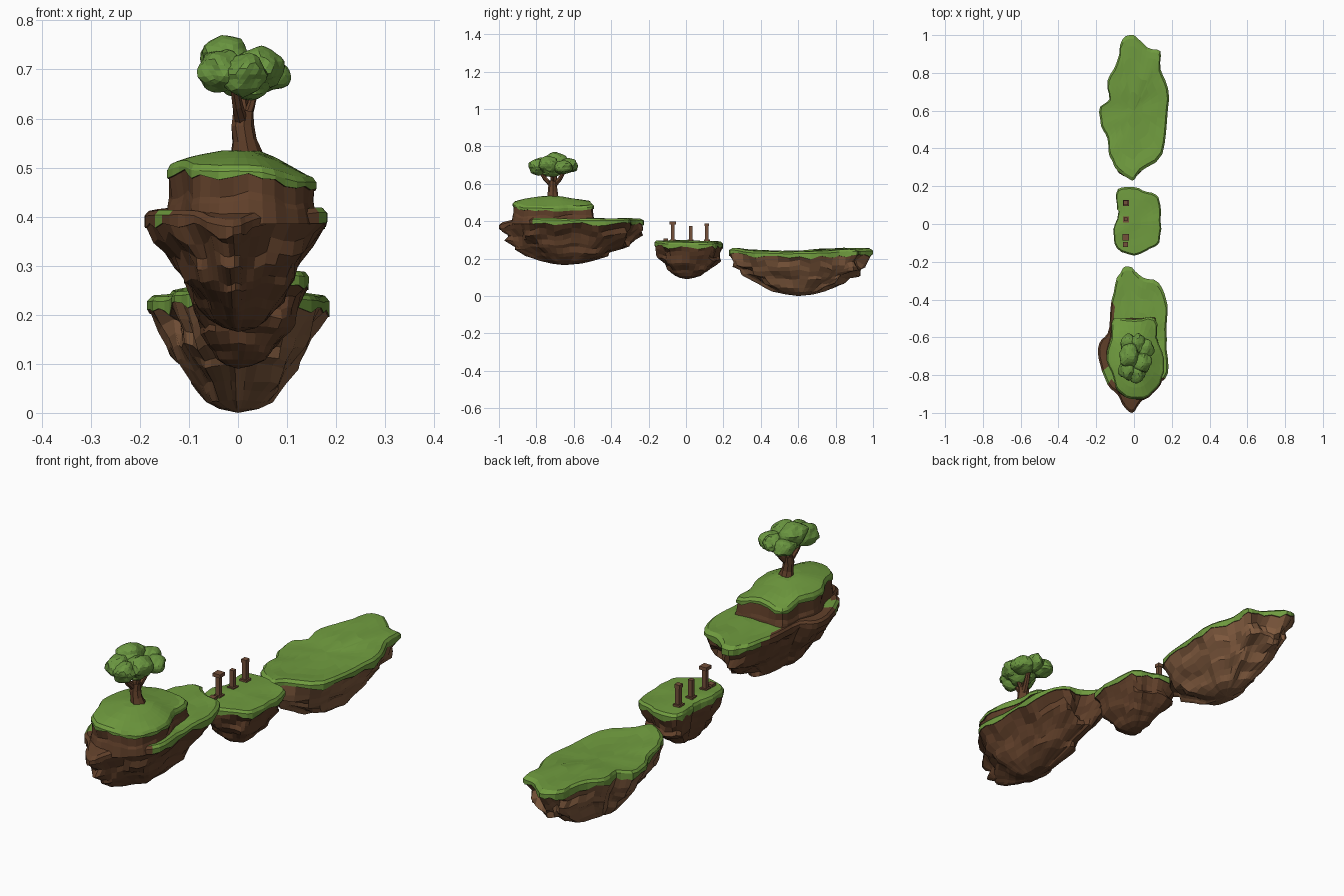
import bpy, bmesh, math, random
from mathutils import Vector, noise

if "Cube" in bpy.data.objects:
    bpy.data.objects.remove(bpy.data.objects["Cube"])

random.seed(4)


def material(name, r, g, b):
    m = bpy.data.materials.new(name)
    lin = [(c / 255 / 12.92 if c < 10 else ((c / 255 + 0.055) / 1.055) ** 2.4) for c in (r, g, b)]
    m.diffuse_color = (*lin, 1)
    m.use_nodes = True
    m.node_tree.nodes["Principled BSDF"].inputs["Base Color"].default_value = m.diffuse_color
    return m


GRASS = material("grass_green", 112, 156, 63)
LEAF = material("leaf_green", 106, 150, 64)
EARTH = material("dark_earth", 97, 64, 42)
PALE = material("pale_earth", 128, 90, 62)
BARK = material("bark_brown", 98, 64, 42)
WOOD = material("post_brown", 116, 80, 58)


def finish(name, bm, mats):
    bmesh.ops.recalc_face_normals(bm, faces=bm.faces[:])
    me = bpy.data.meshes.new(name)
    bm.to_mesh(me)
    bm.free()
    for m in mats:
        me.materials.append(m)
    ob = bpy.data.objects.new(name, me)
    bpy.context.collection.objects.link(ob)
    return ob


def smooth_loop(pts, sub=3):
    """Closed Catmull-Rom curve through the outline, slightly roughened."""
    p = [Vector(q) for q in pts]
    n, out = len(p), []
    for i in range(n):
        a, b, c, d = p[i - 1], p[i], p[(i + 1) % n], p[(i + 2) % n]
        for k in range(sub):
            t = k / sub
            q = 0.5 * (2 * b + (c - a) * t + (2 * a - 5 * b + 4 * c - d) * t * t
                       + (3 * b - a - 3 * c + d) * t ** 3)
            if k:
                q += Vector((random.uniform(-.004, .004), random.uniform(-.004, .004)))
            out.append(q)
    return out


# underside: (scale of outline, fraction of depth)
BOWL = [(.985, .0), (.985, .14), (.95, .27), (.89, .38), (.80, .50), (.73, .57), (.60, .71),
        (.50, .79), (.37, .89), (.2, .96)]
# cliff of the raised terrace
CLIFF = [(.97, .0), (.97, .4), (1.0, .55), (1.03, 1.0)]


def island(name, outline, centre, top, rim, low, earth, profile=BOWL,
           is_grass=lambda x, y: True, rough=.16, pinch=0.0, lip_size=(.010, .028)):
    loop, c = smooth_loop(outline), Vector(centre)
    n, bm = len(loop), bmesh.new()
    rings = []
    # grassy top
    for s in (.25, .5, .7, .85, .95, 1):
        ring = []
        for q in loop:
            p = c + (q - c) * s
            z = top(p.x, p.y) + .008 * noise.noise(Vector((p.x * 9, p.y * 9, 1)))
            ring.append(bm.verts.new((p.x, p.y, z - (.010 if s == 1 else 0))))
        rings.append(ring)
    n_top = len(rings)
    # ragged lower lip of the grass
    lip = [bm.verts.new((v.co.x, v.co.y, v.co.z - random.uniform(*lip_size))) for v in rings[-1]]
    rings.append(lip)
    # rock below, narrower across than along
    for s, f in profile:
        ring = []
        for i, q in enumerate(loop):
            d = q - c
            d.x *= 1 - pinch * math.sin(math.pi * f)
            p = c + d * s
            base = min(lip[i].co.z, rim + .03)
            z = base + (low - base) * f
            if 0 < f < 1:
                k = noise.noise(Vector((p.x * 14, p.y * 12, z * 24)))
                p += d * (rough * k * min(1, s + .2) - (rough * .2 if s > .9 else 0))
                z += .035 * noise.noise(Vector((p.x * 11, p.y * 11, 7))) * (1 - f)
                z = max(z, low + .004)
            ring.append(bm.verts.new((p.x, p.y, z)))
        rings.append(ring)
    for r in range(len(rings) - 1):
        for i in range(n):
            j = (i + 1) % n
            f = bm.faces.new((rings[r][i], rings[r][j], rings[r + 1][j], rings[r + 1][i]))
            m = f.calc_center_median()
            f.material_index = 0 if r < n_top and is_grass(m.x, m.y) else 1
    tip_top = bm.verts.new((c.x, c.y, top(c.x, c.y)))
    tip_low = bm.verts.new((c.x, c.y, low))
    for i in range(n):
        j = (i + 1) % n
        bm.faces.new((tip_top, rings[0][i], rings[0][j]))
        bm.faces.new((tip_low, rings[-1][j], rings[-1][i])).material_index = 1
    return finish(name, bm, [GRASS, earth])


# back island: long and low
island("back_island",
       [(0, 1.0), (-.06, .98), (-.09, .86), (-.14, .76), (-.13, .66), (-.18, .62), (-.175, .52),
        (-.14, .45), (-.13, .36), (-.085, .28), (-.01, .23), (.03, .275), (.15, .37),
        (.175, .55), (.18, .72), (.14, .82), (.14, .915), (.07, .935)],
       (0, .6), lambda x, y: .248 + .008 * math.sin(y * 9) - .05 * max(0, x), .205, 0, PALE,
       pinch=.17, lip_size=(.012, .032))

# middle island: small, deep bowl
island("middle_island",
       [(0, .195), (-.085, .185), (-.09, .1), (-.085, .05), (-.11, -.03), (-.09, -.13),
        (0, -.168), (.085, -.13), (.135, -.095), (.14, .02), (.13, .14), (.07, .17)],
       (0, .005), lambda x, y: .297 - .03 * max(0, y) - .06 * max(0, x), .255, .09, EARTH,
       pinch=.1)


# front island: bare rock ledge in front, grass behind, one grass patch
def front_grass(x, y):
    return (y > -.60 and x > -.115 - (y + .22) * .03 or x > .1 and y > -.82
            or math.hypot(x + .13, y + .79) < .045)


island("front_island",
       [(-.01, -.23), (-.06, -.235), (-.1, -.32), (-.125, -.45), (-.14, -.58), (-.185, -.635),
        (-.18, -.74), (-.14, -.85), (-.09, -.9), (-.05, -.97), (-.01, -1.0), (.03, -.95),
        (.11, -.87), (.18, -.79), (.172, -.66), (.175, -.5), (.17, -.4), (.13, -.31), (.05, -.285)],
       (0, -.65), lambda x, y: .414 - .25 * max(0, -.9 - y), .37, .165, EARTH,
       is_grass=front_grass, pinch=.27)

# raised terrace that carries the tree
island("terrace",
       [(0, -.505), (-.11, -.5), (-.12, -.6), (-.145, -.7), (-.12, -.78), (-.095, -.87),
        (-.04, -.92), (.05, -.925), (.12, -.87), (.16, -.78), (.15, -.68), (.12, -.6), (.11, -.5)],
       (.005, -.72),
       lambda x, y: .535 - .042 * min(1, ((x + .01) / .16) ** 2 + ((y + .72) / .24) ** 2)
       - .16 * max(0, x - .05),
       .47, .385, EARTH, profile=CLIFF, rough=.07, lip_size=(.004, .018))


def tube(name, pts, radii, mat, sides=9):
    """Knobbly tapering limb through the points."""
    bm, rings = bmesh.new(), []
    for i, p in enumerate(pts):
        p = Vector(p)
        d = Vector(pts[min(i + 1, len(pts) - 1)]) - Vector(pts[max(i - 1, 0)])
        q = Vector((0, 0, 1)).rotation_difference(d)
        ring = []
        for k in range(sides):
            a = math.tau * k / sides
            r = radii[i] * random.uniform(.88, 1.14)
            ring.append(bm.verts.new(p + q @ Vector((r * math.cos(a), r * math.sin(a), 0))))
        rings.append(ring)
    for a, b in zip(rings, rings[1:]):
        for k in range(sides):
            j = (k + 1) % sides
            bm.faces.new((a[k], a[j], b[j], b[k]))
    bm.faces.new(rings[0][::-1])
    bm.faces.new(rings[-1])
    return finish(name, bm, [mat])


# tree trunk with flared foot, and branches
tube("trunk", [(.018, -.71, .505), (.016, -.71, .53), (.012, -.712, .555), (.008, -.712, .585),
               (.010, -.71, .615)], [.042, .030, .025, .023, .022], BARK)
for i, (tip, r) in enumerate([((-.01, -.785, .675), .014), ((.035, -.645, .675), .014),
                              ((.04, -.72, .68), .010), ((.003, -.70, .69), .018)]):
    start, end = Vector((.010, -.711, .585)), Vector(tip)
    mid = start.lerp(end, .55) + Vector((0, 0, -.008))
    tube(f"branch_{i + 1}", [start, mid, end], [r, r * .85, r * .6], BARK, 7)

# foliage clumps: centre, radii
CLUMPS = [((-.022, -.70, .722), (.052, .062, .046)), ((-.035, -.765, .698), (.045, .062, .042)),
          ((.045, -.735, .705), (.046, .055, .044)), ((.058, -.66, .688), (.046, .055, .036)),
          ((.01, -.79, .69), (.046, .052, .042)), ((-.03, -.635, .69), (.042, .052, .036)),
          ((.015, -.715, .675), (.055, .07, .036)), ((.02, -.63, .70), (.04, .05, .036))]
for i, (pos, rad) in enumerate(CLUMPS):
    bm = bmesh.new()
    bmesh.ops.create_icosphere(bm, subdivisions=3, radius=1)
    for v in bm.verts:
        k = noise.noise(v.co * 1.3 + Vector((i * 5, 0, 0))) * .25
        k += noise.noise(Vector((v.co.x * 3, v.co.y * 3, v.co.z * 5 + i * 3))) * .06
        v.co *= 1 + k
        v.co = Vector(pos) + Vector([v.co[a] * rad[a] for a in range(3)])
    finish(f"foliage_{i + 1}", bm, [LEAF])


def block(bm, x, y, z0, z1, w):
    m = bmesh.ops.create_cube(bm, size=1)["verts"]
    for v in m:
        v.co = Vector((x + v.co.x * w, y + v.co.y * w, (z0 + z1) / 2 + v.co.z * (z1 - z0)))


# row of old posts with plinths, some with caps
for i, (y, z, cap) in enumerate([(-.07, .395, .034), (.025, .375, 0), (.112, .385, .024)]):
    bm = bmesh.new()
    block(bm, -.043, y, .27, .303, .032)
    block(bm, -.043, y, .28, z, .019)
    if cap:
        block(bm, -.043, y, z - .012, z + .003, cap)
    finish(f"post_{i + 1}", bm, [WOOD])

# broken post stump
bm = bmesh.new()
block(bm, -.045, -.108, .27, .308, .026)
finish("post_stump", bm, [WOOD])
